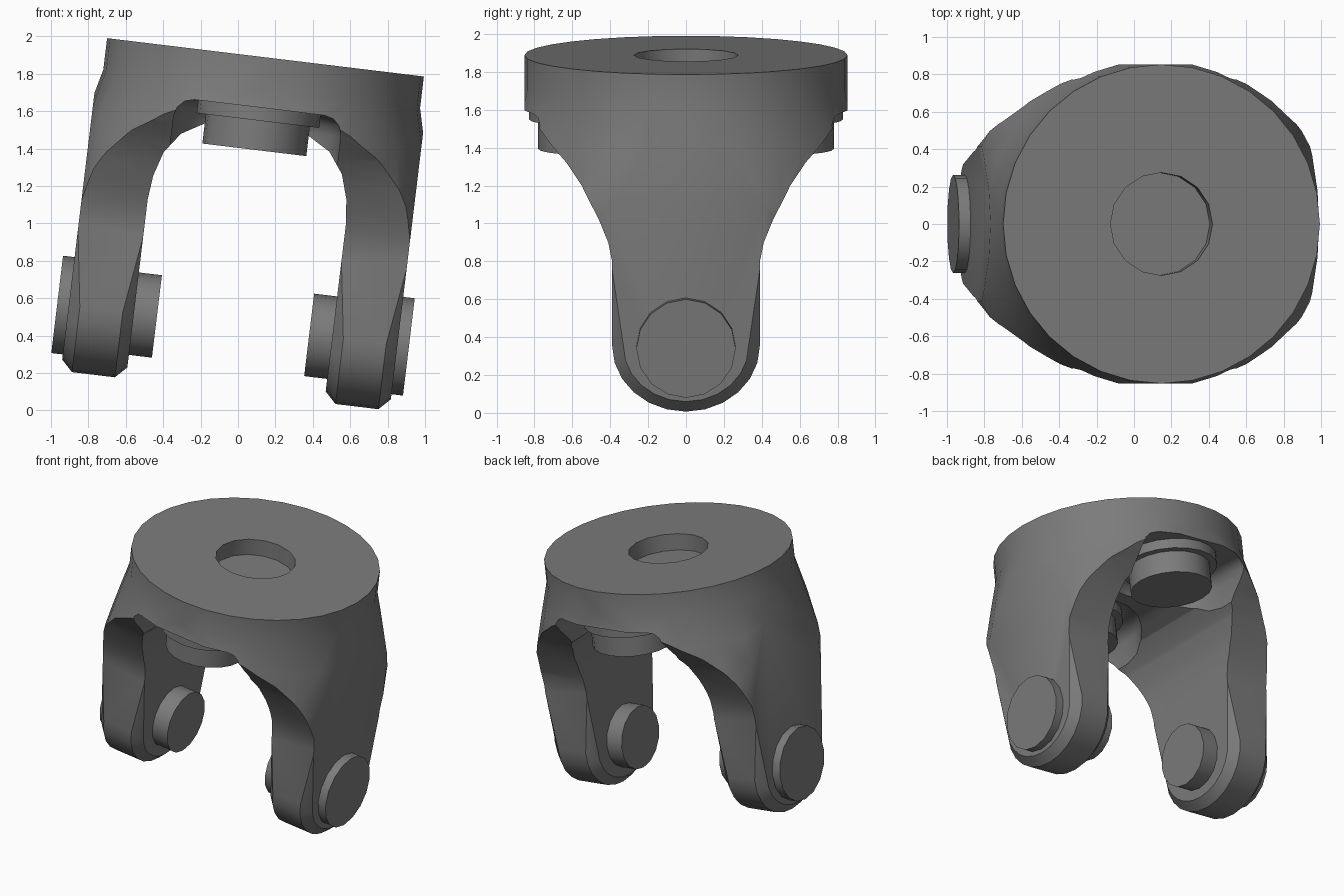
import bpy, bmesh
from math import sin, cos, pi, radians
from mathutils import Matrix

cube = bpy.data.objects.get("Cube")
if cube:
    bpy.data.objects.remove(cube, do_unlink=True)

steel = bpy.data.materials.new("grey steel")
steel.use_nodes = True
GREY = (0.2, 0.2, 0.2, 1)
steel.diffuse_color = GREY
steel.node_tree.nodes["Principled BSDF"].inputs["Base Color"].default_value = GREY

# the whole fork leans sideways about the y axis, hung from its top centre
LEAN = Matrix.Translation((0.147, 0, 1.888)) @ Matrix.Rotation(radians(6.9), 4, 'Y')
PIN_Z = -1.445


def finish(name, bm):
    bmesh.ops.recalc_face_normals(bm, faces=bm.faces)
    mesh = bpy.data.meshes.new(name)
    bm.to_mesh(mesh)
    bm.free()
    mesh.materials.append(steel)
    ob = bpy.data.objects.new(name, mesh)
    bpy.context.collection.objects.link(ob)
    return ob


def skin(bm, rings):
    """Bridge closed rings of points and cap both ends; return the last cap."""
    rings = [[bm.verts.new(p) for p in ring] for ring in rings]
    for low, high in zip(rings, rings[1:]):
        for i in range(len(low)):
            bm.faces.new((low[i - 1], low[i], high[i], high[i - 1]))
    bm.faces.new(rings[0])
    return bm.faces.new(rings[-1])


def prism(name, pts, axis, lo, hi, round_top=0):
    """Extrude a 2D outline along an axis, optionally rounding the far rim."""
    place = {'X': lambda a, b, t: (t, a, b),
             'Y': lambda a, b, t: (a, t, b),
             'Z': lambda a, b, t: (a, b, t)}[axis]
    bm = bmesh.new()
    cap = skin(bm, [[place(a, b, t) for a, b in pts] for t in (lo, hi)])
    if round_top:
        bmesh.ops.recalc_face_normals(bm, faces=bm.faces)
        bmesh.ops.bevel(bm, geom=list(cap.edges), offset=round_top, segments=3,
                        profile=0.5, affect='EDGES')
    return finish(name, bm)


def circle(r, sides, a=0, b=0):
    return [(a + r * cos(2 * pi * i / sides), b + r * sin(2 * pi * i / sides))
            for i in range(sides)]


def disc(name, axis, a, b, r, lo, hi, sides=16):
    return prism(name, circle(r, sides, a, b), axis, lo, hi)


def lathe(name, profile, sides):
    bm = bmesh.new()
    skin(bm, [[(x, y, z) for x, y in circle(r, sides)] for r, z in profile])
    return finish(name, bm)


def combine(ob, other, operation):
    """Apply a boolean and discard the helper."""
    mod = ob.modifiers.new("combine", 'BOOLEAN')
    mod.operation, mod.solver, mod.object = operation, 'EXACT', other
    deps = bpy.context.evaluated_depsgraph_get()
    mesh = bpy.data.meshes.new_from_object(ob.evaluated_get(deps))
    ob.modifiers.clear()
    ob.data = mesh
    bpy.data.objects.remove(other, do_unlink=True)


# fork body: side outline with round arm ends, flaring up to the disc
end = [(0.39 * cos(t * pi / 12), PIN_Z - 0.35 * sin(t * pi / 12)) for t in range(13)]
flare = [(0.39, -0.99), (0.41, -0.89), (0.46, -0.77), (0.55, -0.6),
         (0.63, -0.49), (0.71, -0.41), (0.77, -0.34), (0.853, -0.27), (0.853, 0.1)]
outline = end + [(-y, z) for y, z in flare] + flare[::-1]
body = prism("fork_body", outline, 'X', -0.885, 0.885)

# round plan of the disc and shoulders
combine(body, lathe("round_plan", [(0.853, 0), (0.853, -0.17), (0.91, -0.4),
                                   (0.98, -0.7), (0.98, -2.2)], 32), 'INTERSECT')

# arch between the arms
half = [(0.534, -2.2), (0.534, -0.83), (0.52, -0.7), (0.48, -0.57),
        (0.4, -0.46), (0.28, -0.39), (0.12, -0.355)]
arch = half + [(-x, z) for x, z in half[::-1]]
combine(body, prism("arch_cutter", arch, 'Y', -1.2, 1.2), 'DIFFERENCE')

# chamfer round both faces of each arm end
bm = bmesh.new()
bm.from_mesh(body.data)
bmesh.ops.remove_doubles(bm, verts=bm.verts, dist=0.0005)
rim = []
for e in bm.edges:
    if len(e.link_faces) == 2 and all(v.co.z < PIN_Z + 0.01 for v in e.verts):
        n = sorted(abs(f.normal.x) for f in e.link_faces)
        if n[0] < 0.3 and n[1] > 0.95:
            rim.append(e)
bmesh.ops.bevel(bm, geom=rim, offset=0.06, segments=1, affect='EDGES', clamp_overlap=True)
bm.to_mesh(body.data)
bm.free()

# pockets above the front and back bosses
for s in (-1, 1):
    bowl = [(0.45 * cos(t * pi / 12), s * (0.5 - 0.45 * sin(t * pi / 12))) for t in range(13)]
    pocket = bowl + [(-0.45, s * 1.2), (0.45, s * 1.2)]
    combine(body, prism("pocket_cutter", pocket, 'Z', -1.0, -0.27, 0.1), 'DIFFERENCE')

# shallow socket in the top
combine(body, disc("socket_cutter", 'Z', 0, 0, 0.275, -0.12, 0.1), 'DIFFERENCE')
parts = [body]

# stepped bosses hanging under the front and back of the disc
for side, s in (("front", -1), ("back", 1)):
    parts.append(disc(side + "_boss_flange", 'Z', 0, s * 0.5, 0.33, -0.34, -0.22, 20))
    parts.append(disc(side + "_boss", 'Z', 0, s * 0.5, 0.28, -0.498, -0.3, 20))

# pin heads on the outer and inner face of each arm
for side, s in (("right", -1), ("left", 1)):
    parts.append(disc(side + "_outer_pin", 'X', 0, PIN_Z, 0.262, s * 0.84, s * 0.947))
    parts.append(disc(side + "_inner_pin", 'X', 0, PIN_Z, 0.222, s * 0.41, s * 0.58))

# lean every part and shade it
bpy.ops.object.select_all(action='DESELECT')
for ob in parts:
    ob.data.transform(LEAN)
    ob.select_set(True)
bpy.context.view_layer.objects.active = body
bpy.ops.object.shade_smooth_by_angle(angle=radians(32))
